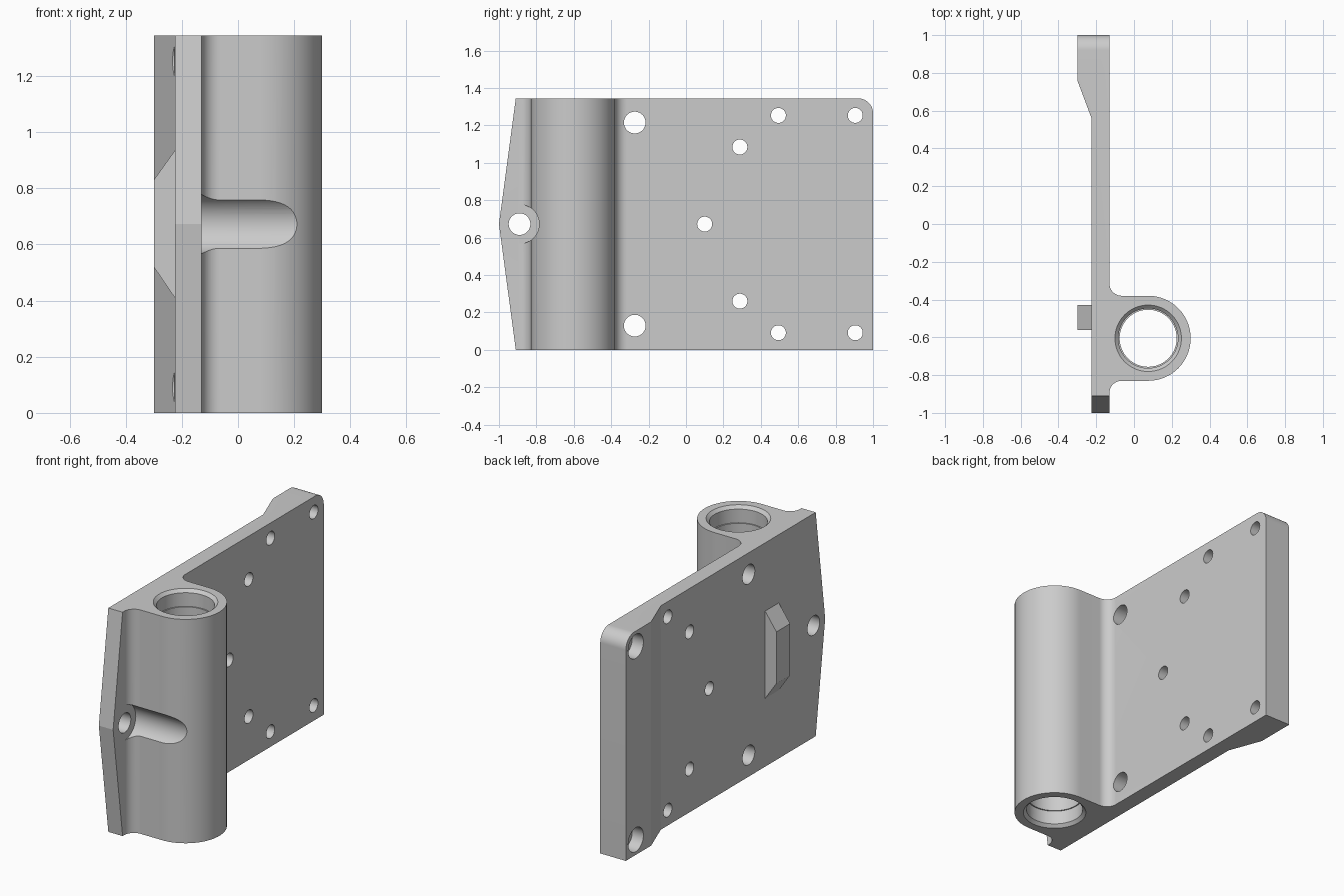
import bpy, bmesh
from math import sin, cos, radians
from mathutils import Matrix, Vector

if "Cube" in bpy.data.objects:
    bpy.data.objects.remove(bpy.data.objects["Cube"])

H = 1.345                     # overall height
MID = H / 2
BACK, FACE, RAISED = -0.225, -0.13, -0.30   # plate planes along x
BX, BY, BR = 0.075, -0.605, 0.225           # barrel axis and radius

grey = bpy.data.materials.new("machined_grey")
grey.use_nodes = True
grey.diffuse_color = (0.6, 0.6, 0.6, 1)
grey.node_tree.nodes["Principled BSDF"].inputs["Base Color"].default_value = (0.6, 0.6, 0.6, 1)


def make(name, bm):
    bmesh.ops.recalc_face_normals(bm, faces=bm.faces)
    mesh = bpy.data.meshes.new(name)
    bm.to_mesh(mesh)
    bm.free()
    mesh.materials.append(grey)
    ob = bpy.data.objects.new(name, mesh)
    bpy.context.collection.objects.link(ob)
    return ob


def prism(name, points, offset):
    bm = bmesh.new()
    face = bm.faces.new([bm.verts.new(p) for p in points])
    ext = bmesh.ops.extrude_face_region(bm, geom=[face])
    moved = [v for v in ext["geom"] if isinstance(v, bmesh.types.BMVert)]
    bmesh.ops.translate(bm, verts=moved, vec=Vector(offset))
    return make(name, bm)


def arc(cx, cy, r, start, end, n=16):
    steps = [radians(start + (end - start) * i / n) for i in range(n + 1)]
    return [(cx + r * cos(a), cy + r * sin(a)) for a in steps]


def cylinder(name, start, end, r1, r2=None, n=72):
    start, end = Vector(start), Vector(end)
    axis = end - start
    rot = axis.to_track_quat("Z", "Y").to_matrix().to_4x4()
    bm = bmesh.new()
    bmesh.ops.create_cone(bm, cap_ends=True, segments=n, radius1=r1,
                          radius2=r1 if r2 is None else r2, depth=axis.length,
                          matrix=Matrix.Translation((start + end) / 2) @ rot)
    return make(name, bm)


def combine(ob, tool, operation="DIFFERENCE"):
    tool.hide_render = True
    mod = ob.modifiers.new("cut", "BOOLEAN")
    mod.operation, mod.object, mod.solver = operation, tool, "EXACT"
    bpy.context.view_layer.objects.active = ob
    bpy.ops.object.modifier_apply(modifier=mod.name)
    bpy.data.objects.remove(tool)


# Plan section: plate with thickened rear edge, filleted into the barrel
F = 0.065
section = [(BACK, -1.1), (FACE, -1.1)]
section += arc(FACE + F, BY - BR - F, F, 180, 90)
section += arc(BX, BY, BR, -90, 90, 48)
section += arc(FACE + F, BY + BR + F, F, 270, 180)
section += [(FACE, 1.1), (RAISED, 1.1), (RAISED, 0.76), (BACK, 0.56)]
body = prism("hinge_plate_and_barrel", [(x, y, -0.1) for x, y in section], (0, 0, H + 0.2))

# Side outline: pointed front edge and one rounded upper rear corner
outline = [(-0.91, 0), (1, 0)] + arc(0.92, H - 0.08, 0.08, 0, 90) + [(-0.91, H), (-1, MID)]
combine(body, prism("side_outline", [(-0.5, y, z) for y, z in outline], (1, 0, 0)), "INTERSECT")

# Stepped, chamfered bore through the barrel
combine(body, cylinder("bore", (BX, BY, -0.1), (BX, BY, H + 0.1), 0.151))
for end, inward in ((0, 1), (H, -1)):
    combine(body, cylinder("seat", (BX, BY, end - inward * 0.1), (BX, BY, end + inward * 0.1), 0.158))
    combine(body, cylinder("chamfer", (BX, BY, end - inward * 0.01), (BX, BY, end + inward * 0.02), 0.186, 0.156))

# Tool clearance groove along the barrel
combine(body, cylinder("groove", (FACE, -0.89, MID), (0.5, -0.89, MID), 0.105))


def hole(y, z, r, x1=0.0):
    combine(body, cylinder("hole", (-0.5, y, z), (x1, y, z), r, n=48))


# Screw holes, with relief cut into the raised edge and its ramp
hole(-0.89, MID, 0.058)
hole(0.10, MID, 0.04)
for side in (-1, 1):
    hole(-0.274, MID + side * 0.543, 0.058)
    hole(0.288, MID + side * 0.412, 0.04)
    for y, relief in ((0.494, 0.088), (0.905, 0.072)):
        z = MID + side * 0.581
        hole(y, z, relief, BACK - 0.001)
        hole(y, z, 0.04)

# Tapered locating lug on the rear of the plate
lug = [(BACK, 0.41), (RAISED, 0.52), (RAISED, 0.83), (BACK, 0.935)]
prism("locating_lug", [(x, -0.56, z) for x, z in lug], (0, 0.13, 0))

bpy.ops.object.select_all(action="DESELECT")
body.select_set(True)
bpy.context.view_layer.objects.active = body
bpy.ops.object.shade_smooth_by_angle(angle=radians(12))
